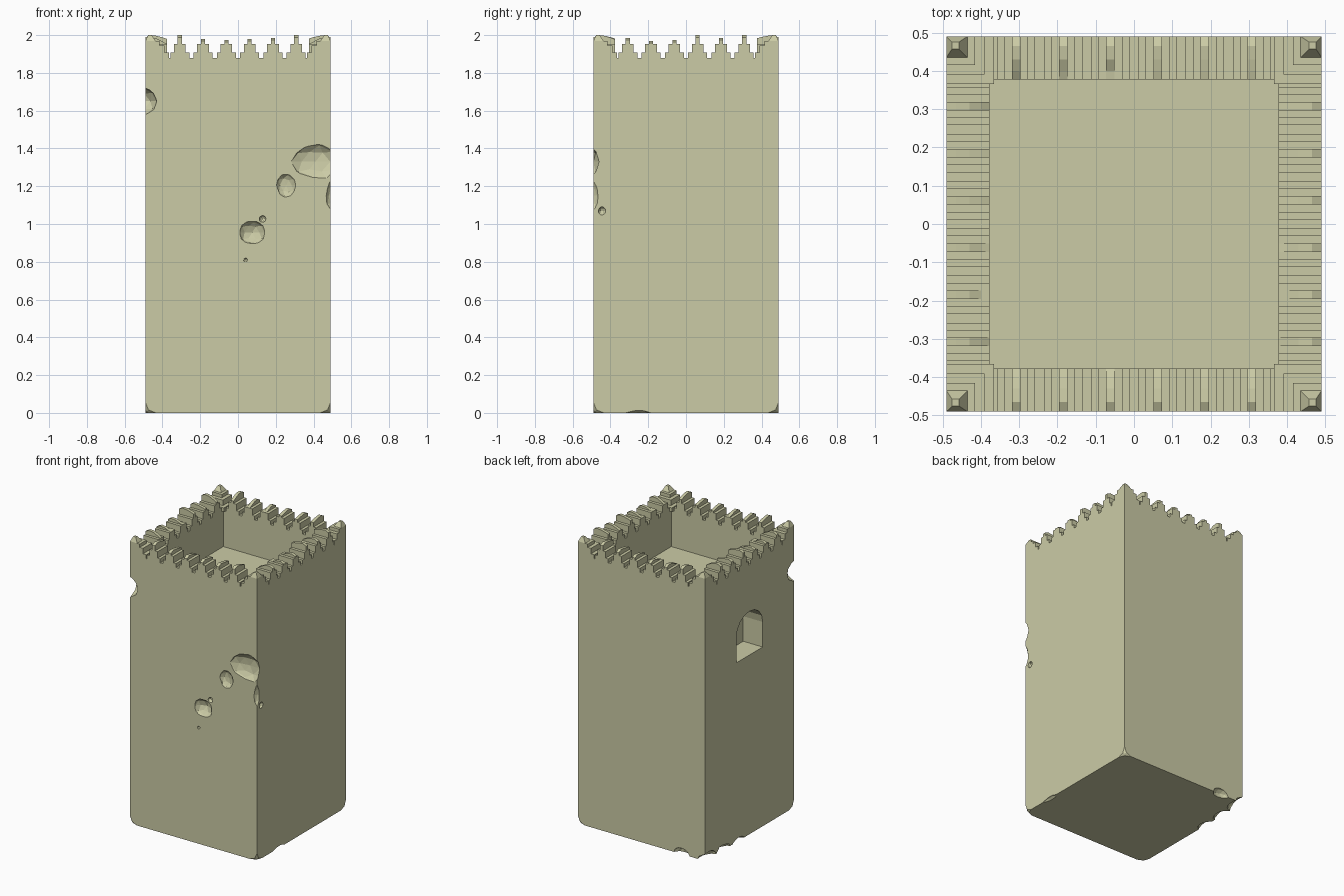
import bpy, bmesh, math, random
from mathutils import Matrix, Vector, noise

if "Cube" in bpy.data.objects:
    bpy.data.objects.remove(bpy.data.objects["Cube"])

random.seed(4)
W, TOP, WALL = 0.49, 1.88, 0.113

mat = bpy.data.materials.new("stone")
mat.diffuse_color = (0.6, 0.6, 0.38, 1)
mat.use_nodes = True
mat.node_tree.nodes["Principled BSDF"].inputs["Base Color"].default_value = mat.diffuse_color


def finish(name, bm):
    bmesh.ops.recalc_face_normals(bm, faces=bm.faces)
    me = bpy.data.meshes.new(name)
    bm.to_mesh(me)
    bm.free()
    me.materials.append(mat)
    ob = bpy.data.objects.new(name, me)
    bpy.context.collection.objects.link(ob)
    return ob


def box(bm, x0, x1, y0, y1, z0, z1):
    m = Matrix.Translation(((x0 + x1) / 2, (y0 + y1) / 2, (z0 + z1) / 2))
    m = m @ Matrix.Diagonal((x1 - x0, y1 - y0, z1 - z0, 1))
    return bmesh.ops.create_cube(bm, size=1, matrix=m)["verts"]


def prism(bm, points, step):
    # closed outline of 3D points, extruded along a vector
    f = bm.faces.new([bm.verts.new(p) for p in points])
    r = bmesh.ops.extrude_face_region(bm, geom=[f], use_keep_orig=True)
    new = [v for v in r["geom"] if isinstance(v, bmesh.types.BMVert)]
    bmesh.ops.translate(bm, verts=new, vec=step)
    return list(f.verts) + new


def turn(bm, verts, k):
    bmesh.ops.rotate(bm, verts=verts, cent=(0, 0, 0),
                     matrix=Matrix.Rotation(k * math.pi / 2, 3, 'Z'))


# tower shaft with the four bottom corners knocked off
bm = bmesh.new()
box(bm, -W, W, -W, W, 0, TOP)
low = [v for v in bm.verts if v.co.z < 0.1]
bmesh.ops.bevel(bm, geom=low, offset=0.055, segments=2, profile=0.5, affect='VERTICES')
tower = finish("tower_shaft", bm)

cutters = []

# open well at the top
bm = bmesh.new()
c = W - WALL
box(bm, -c, c, -c, c, 1.63, 2.2)
cutters.append(finish("well_cutter", bm))

# blind arched window on the left face
bm = bmesh.new()
arch = [(-0.6, 0.145, 1.25), (-0.6, -0.145, 1.25)]
for i in range(9):
    a = math.pi * i / 8
    arch.append((-0.6, -0.145 * math.cos(a), 1.425 + 0.13 * math.sin(a)))
prism(bm, arch, (0.26, 0, 0))
cutters.append(finish("window_cutter", bm))

# chipped stone: centre, radii
chips = [
    ((0.41, -0.51, 1.33), (0.13, 0.06, 0.10)),
    ((0.255, -0.50, 1.205), (0.055, 0.04, 0.065)),
    ((0.075, -0.50, 0.955), (0.068, 0.05, 0.068)),
    ((0.13, -0.49, 1.027), (0.018, 0.02, 0.018)),
    ((0.04, -0.49, 0.81), (0.01, 0.01, 0.01)),
    ((0.505, -0.505, 1.15), (0.045, 0.045, 0.085)),
    ((0.49, -0.445, 1.07), (0.02, 0.02, 0.022)),
    ((-0.52, -0.51, 1.65), (0.09, 0.10, 0.085)),
    ((-0.50, 0.45, -0.01), (0.08, 0.09, 0.06)),
    ((-0.50, 0.29, -0.01), (0.06, 0.08, 0.05)),
    ((-0.50, 0.12, -0.01), (0.05, 0.07, 0.035)),
    ((-0.31, 0.50, 0.0), (0.06, 0.05, 0.045)),
    ((0.50, -0.25, -0.02), (0.04, 0.09, 0.035)),
]
for co, rad in chips:
    bm = bmesh.new()
    bmesh.ops.create_icosphere(bm, subdivisions=2, radius=1)
    for v in bm.verts:
        v.co *= 1 + 0.15 * noise.noise(v.co * 1.3 + Vector(co) * 7)
        v.co = Vector(co) + Vector([a * b for a, b in zip(v.co, rad)])
    cutters.append(finish("chip_cutter", bm))

for cut in cutters:
    cut.hide_render = True
    mod = tower.modifiers.new("cut", 'BOOLEAN')
    mod.operation = 'DIFFERENCE'
    mod.solver = 'EXACT'
    mod.object = cut

# bake the cuts and drop the cutters
dg = bpy.context.evaluated_depsgraph_get()
tower_mesh = bpy.data.meshes.new_from_object(tower.evaluated_get(dg))
tower.modifiers.clear()
tower.data = tower_mesh
for cut in cutters:
    bpy.data.objects.remove(cut)

# stepped merlons along each wall, each with a worn narrow crest
heights = [[2.0, 1.98, 1.975, 1.98, 1.985, 2.0], [1.985, 1.97, 1.975, 2.0, 1.985, 2.0]]
for k, side in enumerate(["front", "right", "back", "left"]):
    bm = bmesh.new()
    for i in range(6):
        x = -0.308 + i * 0.1232
        h = heights[k % 2][i if k < 2 else 5 - i]
        vs = box(bm, x - 0.05, x + 0.05, -W, -c, TOP, 1.907)
        vs += box(bm, x - 0.031, x + 0.031, -W, -c, 1.907, 1.952)
        d = random.uniform(0.0, 0.025)
        crest = [(0, 1.952), (0, h - 0.012), (0.025, h), (0.06, h - 0.004),
                 (0.09, h - 0.008 - d / 2), (WALL, h - 0.012 - d), (WALL, 1.952)]
        crest = [(x - 0.011, -W + t, max(z, 1.953) if 0 < j < 6 else z)
                 for j, (t, z) in enumerate(crest)]
        vs += prism(bm, crest, (0.022, 0, 0))
        turn(bm, vs, k)
    finish(side + "_merlons", bm)

# stepped corner turrets, each with a broken pointed cap
for k in range(4):
    bm = bmesh.new()
    vs = box(bm, -W, -0.365, -W, -0.365, TOP, 1.907)
    vs += box(bm, -W, -0.39, -W, -0.39, 1.907, 1.945)
    vs += box(bm, -W, -0.415, -W, -0.415, 1.945, 1.968)
    cap = box(bm, -W, -0.435, -W, -0.435, 1.968, 2.0)
    for v in cap:
        if v.co.z > 1.99:
            v.co.x = -0.466 + (v.co.x + 0.462) * 0.35
            v.co.y = -0.466 + (v.co.y + 0.462) * 0.35
    turn(bm, vs + cap, k)
    finish("corner_turret_%d" % (k + 1), bm)
